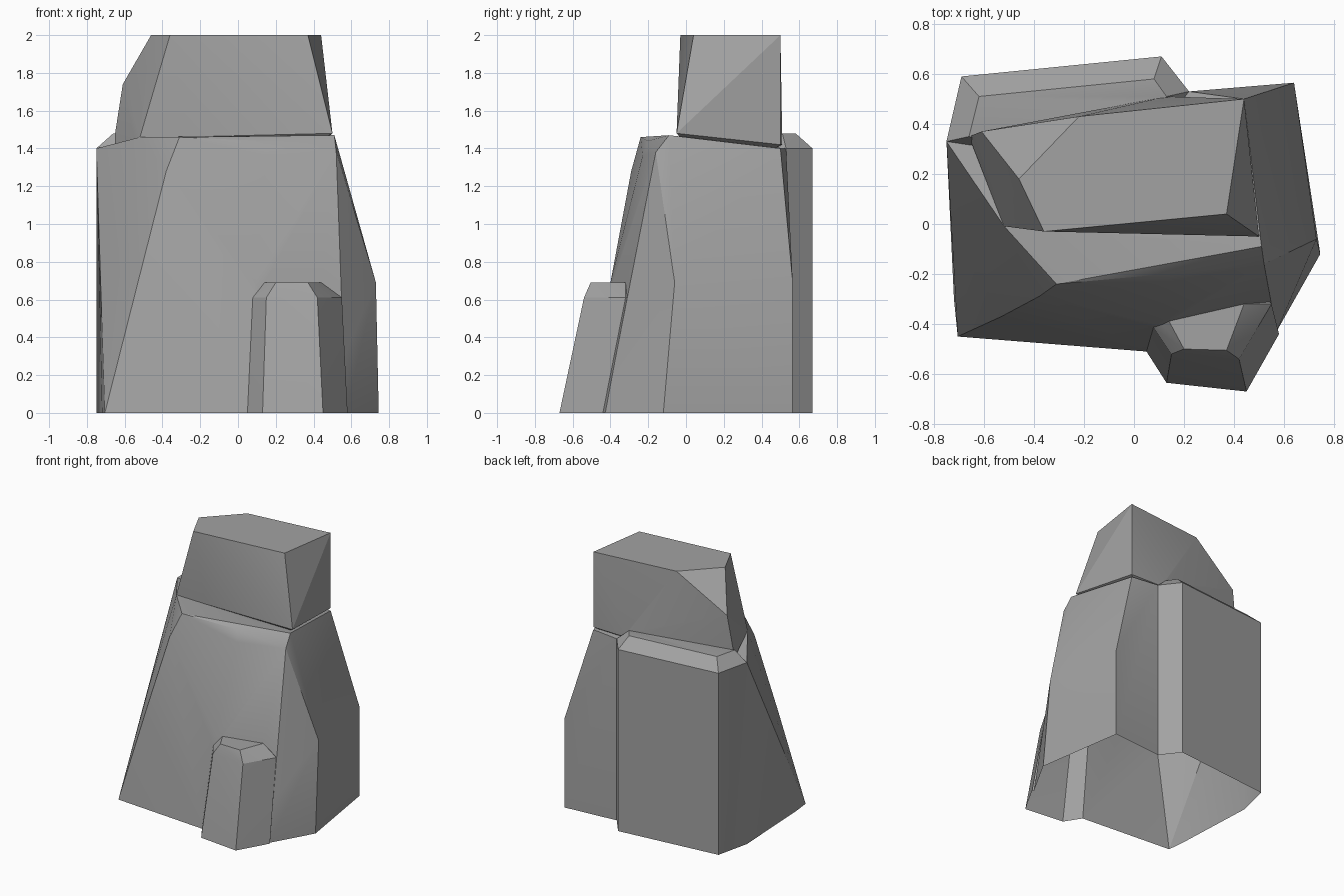
import bpy, bmesh, math

cube = bpy.data.objects.get("Cube")
if cube:
    bpy.data.objects.remove(cube, do_unlink=True)

stone = bpy.data.materials.new("grey stone")
stone.use_nodes = True
colour = (0.36, 0.36, 0.36, 1)
stone.diffuse_color = colour
stone.node_tree.nodes["Principled BSDF"].inputs["Base Color"].default_value = colour


def ring(z, *points):
    """Points of one horizontal outline."""
    return [(x, y, z) for x, y in points]


def chunk(name, points):
    """A faceted block wrapped around its corner points."""
    bm = bmesh.new()
    for p in points:
        bm.verts.new(p)
    hull = bmesh.ops.convex_hull(bm, input=bm.verts[:])
    spare = {g for g in hull["geom_interior"] + hull["geom_unused"]
             if isinstance(g, bmesh.types.BMVert)}
    bmesh.ops.delete(bm, geom=list(spare), context="VERTS")
    bmesh.ops.recalc_face_normals(bm, faces=bm.faces[:])
    mesh = bpy.data.meshes.new(name)
    bm.to_mesh(mesh)
    bm.free()
    mesh.materials.append(stone)
    ob = bpy.data.objects.new(name, mesh)
    bpy.context.collection.objects.link(ob)
    return ob


# Wide tapering body with a sloped shoulder
body = chunk("rock", ring(0, (-.705, -.45), (.05, -.51), (.57, -.43), (.745, -.12),
                          (.64, .565), (.22, .53), (-.75, .33), (-.72, -.3))
             + ring(.69, (-.53, -.37), (.09, -.4), (.44, -.32), (.73, -.06), (.64, .565))
             + [(-.65, -.17, .75), (-.38, -.29, 1.28), (.15, -.23, 1.36), (.52, -.16, 1.38),
                (-.31, -.24, 1.46), (.13, -.2, 1.44), (.51, -.09, 1.47), (-.52, -.01, 1.46)]
             + ring(1.4, (-.75, .33), (.22, .53), (.44, .5)))

# Narrow upper block with one chipped corner
upper = chunk("upper_block", ring(2, (-.46, .18), (-.36, -.03), (.37, .04), (.44, .5), (-.22, .43))
              + [(-.61, .37, 1.74), (-.52, -.01, 1.455), (.5, -.05, 1.48)]
              + ring(1.42, (.44, .5), (.13, .51), (-.66, .35)) + [(0, .2, 1.2)])

# Upright slab against the back, with a bevelled top
outline = (-.75, .33), (-.69, .59), (.11, .67), (.22, .53)
slab = chunk("back_slab", ring(0, *outline, (0, .2)) + ring(1.4, *outline, (0, .2))
             + ring(1.48, (-.66, .35), (-.62, .51), (.08, .58), (.13, .51)))

# Short stub at the front, with a bevelled top
stub = chunk("front_stub", ring(0, (.05, -.51), (.13, -.635), (.45, -.67), (.58, -.44), (.3, 0))
             + ring(.61, (.07, -.4), (.15, -.52), (.42, -.54), (.55, -.32), (.3, 0))
             + ring(.69, (.13, -.37), (.2, -.5), (.37, -.505), (.44, -.32)))

# Fuse the chunks into one shell
bpy.context.view_layer.objects.active = body
for part in (upper, slab, stub):
    mod = body.modifiers.new("join", "BOOLEAN")
    mod.operation = "UNION"
    mod.solver = "EXACT"
    mod.object = part
    bpy.ops.object.modifier_apply(modifier=mod.name)
    bpy.data.objects.remove(part, do_unlink=True)

# Open underside, clean seams
bm = bmesh.new()
bm.from_mesh(body.data)
bmesh.ops.remove_doubles(bm, verts=bm.verts[:], dist=0.004)
under = [f for f in bm.faces if f.calc_center_median().z < .002]
bmesh.ops.delete(bm, geom=under, context="FACES")
bmesh.ops.dissolve_limit(bm, angle_limit=math.radians(1), verts=bm.verts[:], edges=bm.edges[:])
bm.to_mesh(body.data)
bm.free()

bpy.ops.object.select_all(action="DESELECT")
body.select_set(True)
bpy.ops.object.shade_smooth_by_angle(angle=math.radians(20))
